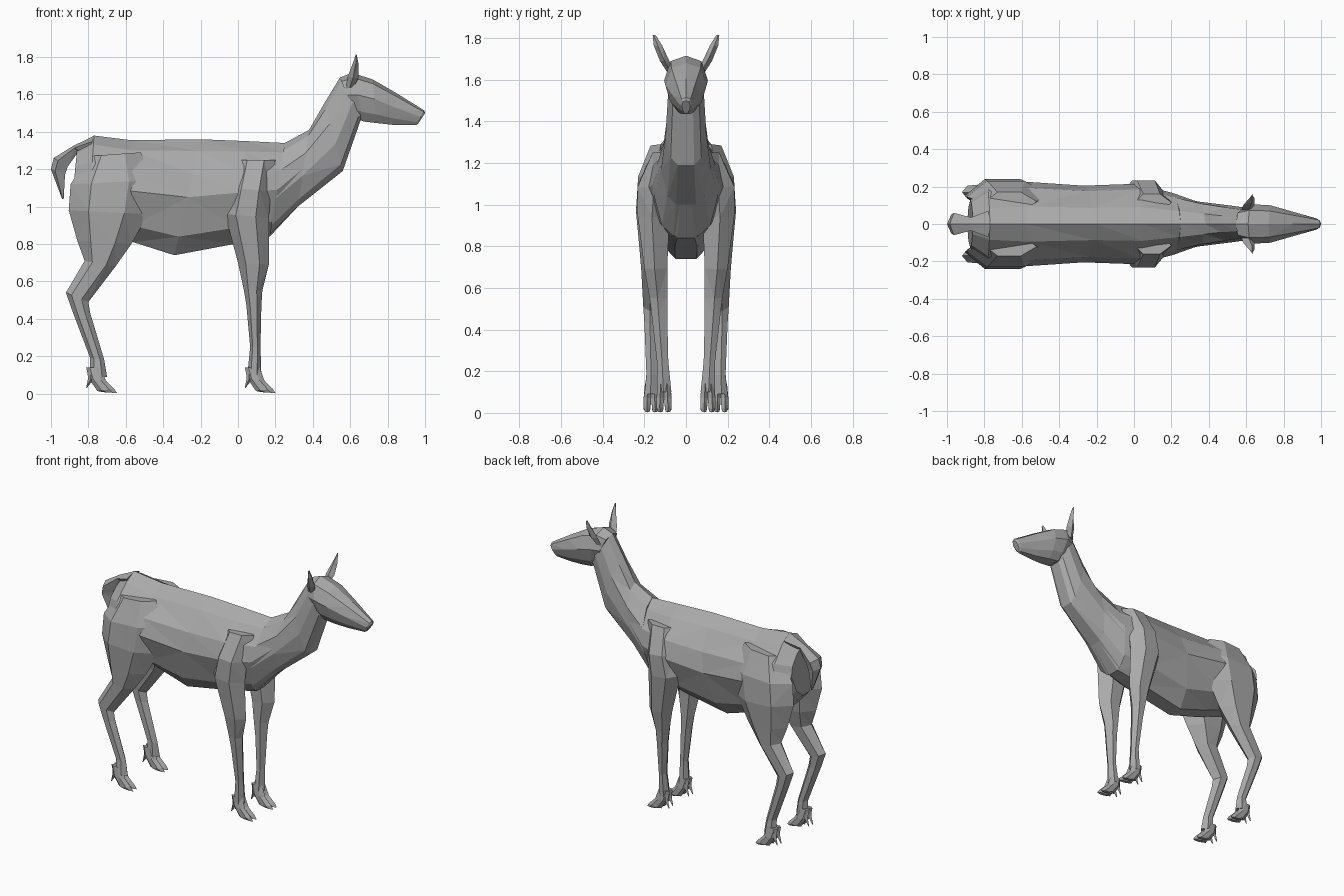
import bpy, bmesh

cube = bpy.data.objects.get("Cube")
if cube:
    bpy.data.objects.remove(cube)

coat = bpy.data.materials.new("coat_grey")
coat.use_nodes = True
GREY = (0.4, 0.4, 0.4, 1)
coat.diffuse_color = GREY
coat.node_tree.nodes["Principled BSDF"].inputs["Base Color"].default_value = GREY


def loft(name, rings, mirror=False):
    """Skin a list of equal rings, cap both ends, optionally mirror across y."""
    bm = bmesh.new()
    loops = [[bm.verts.new(p) for p in ring] for ring in rings]
    n = len(loops[0])
    for a, b in zip(loops, loops[1:]):
        for i in range(n):
            j = (i + 1) % n
            bm.faces.new((a[i], a[j], b[j], b[i]))
    bm.faces.new(loops[0])
    bm.faces.new(loops[-1])
    bmesh.ops.remove_doubles(bm, verts=bm.verts, dist=0.0005)
    bmesh.ops.triangulate(bm, faces=bm.faces)
    bmesh.ops.recalc_face_normals(bm, faces=bm.faces)
    mesh = bpy.data.meshes.new(name)
    bm.to_mesh(mesh)
    bm.free()
    mesh.materials.append(coat)
    obj = bpy.data.objects.new(name, mesh)
    bpy.context.collection.objects.link(obj)
    if mirror:
        mod = obj.modifiers.new("mirror", "MIRROR")
        mod.use_axis = (False, True, False)
    return obj


def trunk(section, profile):
    """Symmetric ring hung between a top point and a bottom point."""
    xt, zt, xb, zb, w = section
    half = [(xt + (xb - xt) * t, w * s, zt + (zb - zt) * t) for t, s in profile]
    return half + [(x, -y, z) for x, y, z in reversed(half) if y > 0]


HEX = [(0, .5), (.25, 1), (.7, 1), (1, .55), (.7, 0), (.25, 0)]
DIAMOND = [(0, .5), (.5, 1), (1, .5), (.5, 0)]


def limb(section, profile):
    """Ring between a back point and a front point, from inner to outer y."""
    xb, zb, xf, zf, yi, yo = section
    return [(xb + (xf - xb) * u, yi + (yo - yi) * v, zb + (zf - zb) * u)
            for u, v in profile]


# Torso: top x, z, bottom x, z, half width
BARREL = [(0, 0), (.1, .42), (.3, .86), (.5, 1), (.84, .7), (1, .25)]
torso = [
    (-.86, 1.31, -.89, 1.0, .13),
    (-.77, 1.38, -.80, .90, .20),
    (-.57, 1.355, -.56, .81, .225),
    (-.2, 1.36, -.34, .74, .205),
    (.05, 1.35, -.02, .80, .215),
    (.25, 1.34, .17, .84, .165),
    (.38, 1.41, .32, 1.0, .115),
]
loft("torso", [trunk(s, BARREL) for s in torso])

# Neck
NECK = [(0, 0), (.08, .45), (.3, .9), (.6, 1), (.9, .75), (1, .4)]
neck = [
    (.25, 1.34, .17, .85, .155),
    (.38, 1.41, .32, 1.0, .12),
    (.46, 1.55, .56, 1.19, .098),
    (.545, 1.69, .655, 1.46, .085),
    (.62, 1.71, .68, 1.47, .07),
]
loft("neck", [trunk(s, NECK) for s in neck])

# Head
SKULL = [(0, 0), (.1, .7), (.45, 1), (.8, .75), (1, .4)]
head = [
    (.545, 1.69, .63, 1.48, .085),
    (.61, 1.715, .67, 1.455, .105),
    (.72, 1.68, .74, 1.447, .1),
    (.85, 1.605, .83, 1.437, .068),
    (.995, 1.515, .95, 1.435, .03),
    (1.0, 1.50, .96, 1.44, .02),
]
loft("head", [trunk(s, SKULL) for s in head])

# Ears
ear = [
    (.575, 1.63, .62, 1.64, .06, .09),
    (.585, 1.69, .645, 1.69, .08, .125),
    (.615, 1.77, .645, 1.76, .115, .155),
    (.63, 1.815, .635, 1.81, .145, .16),
]
loft("ears", [limb(s, DIAMOND) for s in ear], mirror=True)

# Tail
TAIL = [(0, 0), (.3, 1), (1, .4)]
tail = [
    (-.77, 1.378, -.80, 1.28, .07),
    (-.88, 1.325, -.855, 1.29, .035),
    (-.985, 1.26, -.91, 1.215, .06),
    (-1.0, 1.2, -.925, 1.17, .05),
    (-.94, 1.04, -.932, 1.04, .01),
]
loft("tail", [trunk(s, TAIL) for s in tail])

# Legs: back x, z, front x, z, inner y, outer y
hind = [
    (-.80, 1.27, -.52, 1.29, .06, .17),
    (-.895, 1.12, -.45, 1.14, .06, .23),
    (-.905, .98, -.48, .96, .06, .24),
    (-.86, .82, -.57, .80, .08, .225),
    (-.82, .71, -.655, .68, .11, .215),
    (-.92, .54, -.80, .49, .135, .205),
    (-.885, .44, -.79, .43, .14, .2),
    (-.79, .19, -.715, .18, .14, .19),
    (-.79, .09, -.70, .09, .135, .2),
]
loft("hind_legs", [limb(s, HEX) for s in hind], mirror=True)

fore = [
    (.0, 1.25, .2, 1.25, .06, .16),
    (-.035, 1.1, .175, 1.08, .06, .232),
    (-.07, .96, .165, .94, .08, .232),
    (.0, .7, .165, .69, .09, .2),
    (.03, .56, .13, .55, .09, .175),
    (.045, .47, .125, .47, .09, .165),
    (.065, .25, .12, .25, .085, .14),
    (.05, .1, .125, .1, .07, .14),
]
loft("front_legs", [limb(s, HEX) for s in fore], mirror=True)


# Split hooves and dewclaws, two of each per foot
def foot(prefix, x, y):
    for side, tag in ((-1, "inner"), (1, "outer")):
        def span(near, far):
            return sorted((y + side * near, y + side * far))
        toe = [
            (x - .05, .14, x + .03, .14, *span(.0, .03)),
            (x - .035, .08, x + .055, .07, *span(.0, .036)),
            (x + .01, .014, x + .1, .026, *span(.004, .036)),
            (x + .04, .008, x + .115, .003, *span(.008, .028)),
        ]
        loft(f"{prefix}_hoof_{tag}", [limb(s, HEX) for s in toe], mirror=True)
        claw = [
            (x - .045, .14, x - .01, .12, *span(.004, .028)),
            (x - .04, .08, x - .015, .07, *span(.008, .032)),
            (x - .05, .03, x - .045, .032, *span(.016, .024)),
        ]
        loft(f"{prefix}_dewclaw_{tag}", [limb(s, DIAMOND) for s in claw], mirror=True)


foot("hind", -.762, .167)
foot("front", .086, .105)
